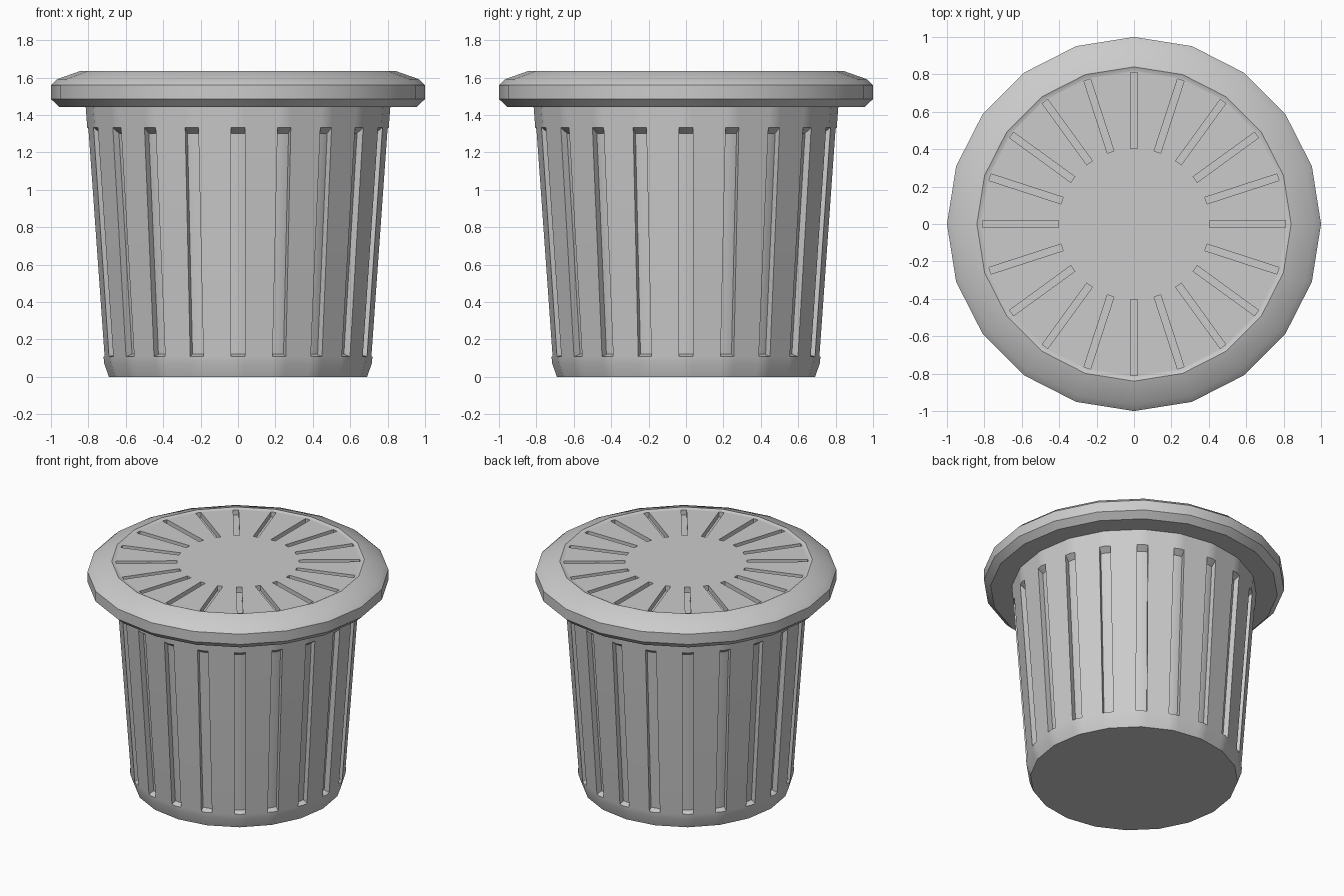
import bpy, bmesh
from math import cos, sin, tan, pi, radians
from mathutils import Matrix, Vector

if "Cube" in bpy.data.objects:
    bpy.data.objects.remove(bpy.data.objects["Cube"])

SIDES = 20
STEP = 2 * pi / SIDES


def finish(bm, name):
    bmesh.ops.recalc_face_normals(bm, faces=bm.faces)
    mesh = bpy.data.meshes.new(name)
    bm.to_mesh(mesh)
    bm.free()
    obj = bpy.data.objects.new(name, mesh)
    bpy.context.collection.objects.link(obj)
    return obj


def select_only(obj):
    bpy.ops.object.select_all(action='DESELECT')
    obj.select_set(True)
    bpy.context.view_layer.objects.active = obj


def bridge(bm, rings):
    rows = []
    for a, b in zip(rings, rings[1:]):
        n = len(a)
        rows.append([bm.faces.new((a[i], a[(i + 1) % n], b[(i + 1) % n], b[i]))
                     for i in range(n)])
    return rows


# Bin body: tapered 20-gon, each corner flanked by two groove edges
def make_body():
    half, depth = 0.037, 0.04
    profile = [(0.69, 0), (0.715, 0.07), (0.719, 0.108),
               (0.806, 1.332), (0.815, 1.45)]
    bm = bmesh.new()
    rings = []
    for r, z in profile:
        ring = []
        for k in range(SIDES):
            rot = Matrix.Rotation(k * STEP, 3, 'Z')
            x = r - half * tan(STEP / 2)
            for p in ((x, -half, z), (r, 0, z), (x, half, z)):
                ring.append(bm.verts.new(rot @ Vector(p)))
        rings.append(ring)
    rows = bridge(bm, rings)
    bm.faces.new(rings[0])
    # Sink the narrow strips at the corners to form the grooves
    for k in range(SIDES):
        strip = rows[2][3 * k:3 * k + 2]
        geo = bmesh.ops.extrude_face_region(bm, geom=strip)["geom"]
        inward = Vector((-cos(k * STEP), -sin(k * STEP), 0)) * depth
        for v in (g for g in geo if isinstance(g, bmesh.types.BMVert)):
            v.co += inward
            v.co.z += 0.013 if v.co.z < 0.7 else -0.03
        bmesh.ops.delete(bm, geom=strip, context='FACES_ONLY')
    return finish(bm, "bin_body")


# Lid: closed lathe with bevelled rim and slightly sunken top panel
def make_lid():
    profile = [(0.955, 1.443), (1.0, 1.485), (1.0, 1.56), (0.965, 1.592),
               (0.84, 1.636), (0.822, 1.628)]
    bm = bmesh.new()
    rings = [[bm.verts.new((r * cos(k * STEP), r * sin(k * STEP), z))
              for k in range(SIDES)] for r, z in profile]
    bridge(bm, rings)
    bm.faces.new(rings[0])
    bm.faces.new(rings[-1])
    return finish(bm, "lid")


# Radial slot cutters for the lid top
def make_slots():
    bm = bmesh.new()
    for k in range(SIDES):
        m = (Matrix.Rotation(k * STEP, 4, 'Z')
             @ Matrix.Translation((0.607, 0, 1.64))
             @ Matrix.Diagonal((0.405, 0.037, 0.10, 1)))
        bmesh.ops.create_cube(bm, size=1, matrix=m)
    return finish(bm, "slot_cutter")


body = make_body()
lid = make_lid()
cutter = make_slots()
cutter.hide_render = True

cut = lid.modifiers.new("slots", 'BOOLEAN')
cut.operation = 'DIFFERENCE'
cut.solver = 'EXACT'
cut.object = cutter
select_only(lid)
bpy.ops.object.modifier_apply(modifier=cut.name)
bpy.data.objects.remove(cutter)

for part in (body, lid):
    select_only(part)
    bpy.ops.object.shade_smooth_by_angle(angle=radians(30))
